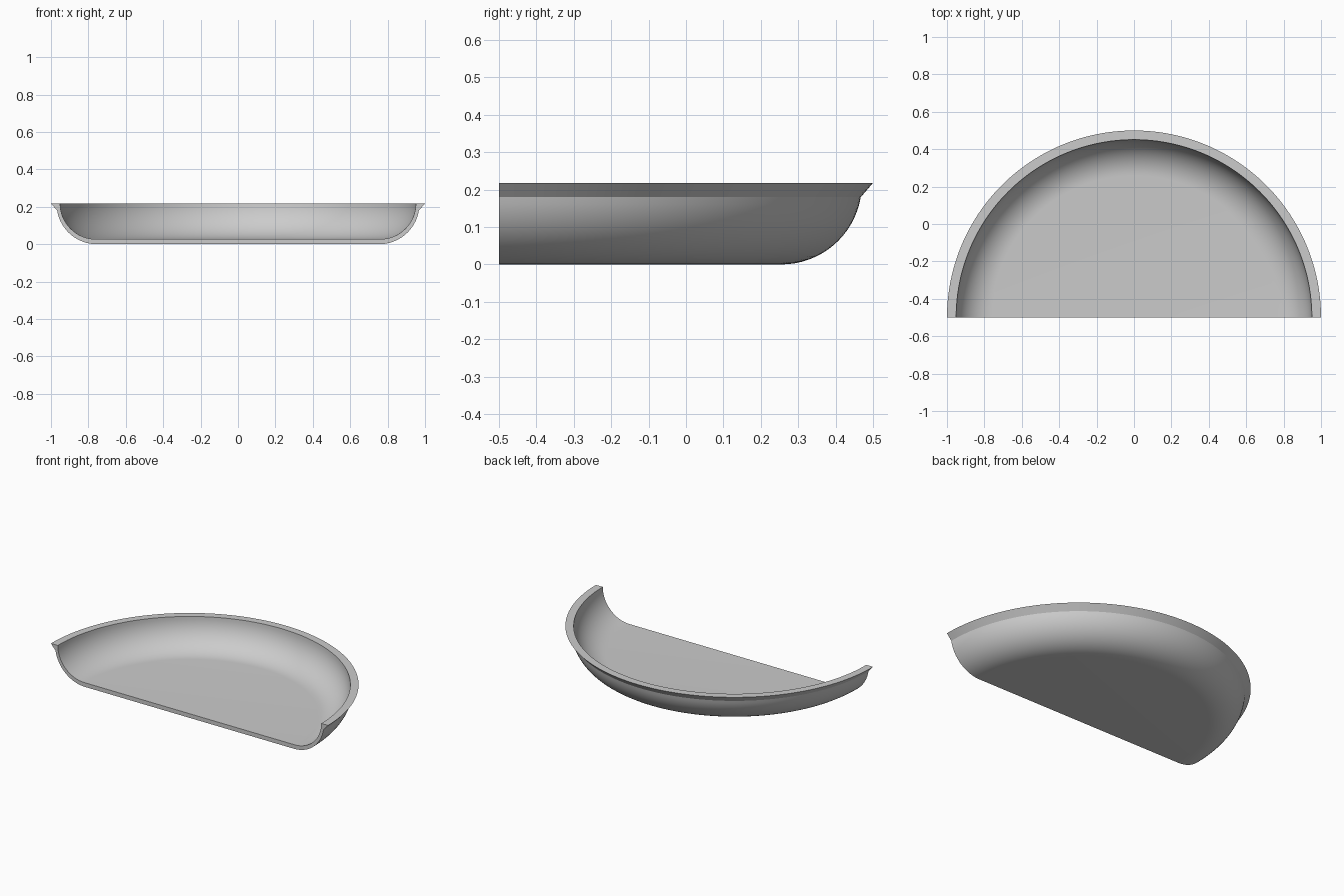
import bpy, bmesh, math

if "Cube" in bpy.data.objects:
    bpy.data.objects.remove(bpy.data.objects["Cube"])

SEGMENTS = 96
ARC_STEPS = 16
TOP = 0.218


def arc(cx, cz, radius, start, end):
    """Points of a wall curve, as (radius from axis, height)."""
    angles = [math.radians(start + (end - start) * i / ARC_STEPS) for i in range(ARC_STEPS + 1)]
    return [(cx + radius * math.cos(a), cz + radius * math.sin(a)) for a in angles]


# Wall section: outer curve, flared rim, flat lip, inner curve
outer = arc(0.755, 0.215, 0.215, -90, -9.5)
inner = arc(0.76, TOP, 0.191, 0, -90)
section = outer + [(1.0, TOP)] + inner

bm = bmesh.new()
rings = []
for s in range(SEGMENTS + 1):
    a = math.pi * s / SEGMENTS
    rings.append([bm.verts.new((r * math.cos(a), r * math.sin(a) - 0.5, z)) for r, z in section])

# Half-turn sweep of the wall
for p, q in zip(rings, rings[1:]):
    for i in range(len(section) - 1):
        bm.faces.new((p[i], q[i], q[i + 1], p[i + 1]))

# Flat underside, flat inner floor and the straight cut face
bm.faces.new([ring[0] for ring in rings])
bm.faces.new([ring[-1] for ring in rings])
bm.faces.new(rings[0] + rings[-1][::-1])
bmesh.ops.recalc_face_normals(bm, faces=bm.faces)

mesh = bpy.data.meshes.new("half_dish")
bm.to_mesh(mesh)
bm.free()
dish = bpy.data.objects.new("half_dish", mesh)
bpy.context.collection.objects.link(dish)

# Plain grey finish
grey = bpy.data.materials.new("grey")
grey.diffuse_color = (0.6, 0.6, 0.6, 1)
grey.use_nodes = True
grey.node_tree.nodes["Principled BSDF"].inputs["Base Color"].default_value = grey.diffuse_color
mesh.materials.append(grey)

# Smooth curves with crisp rim and cut edges
bpy.context.view_layer.objects.active = dish
dish.select_set(True)
bpy.ops.object.shade_smooth_by_angle(angle=math.radians(25))
